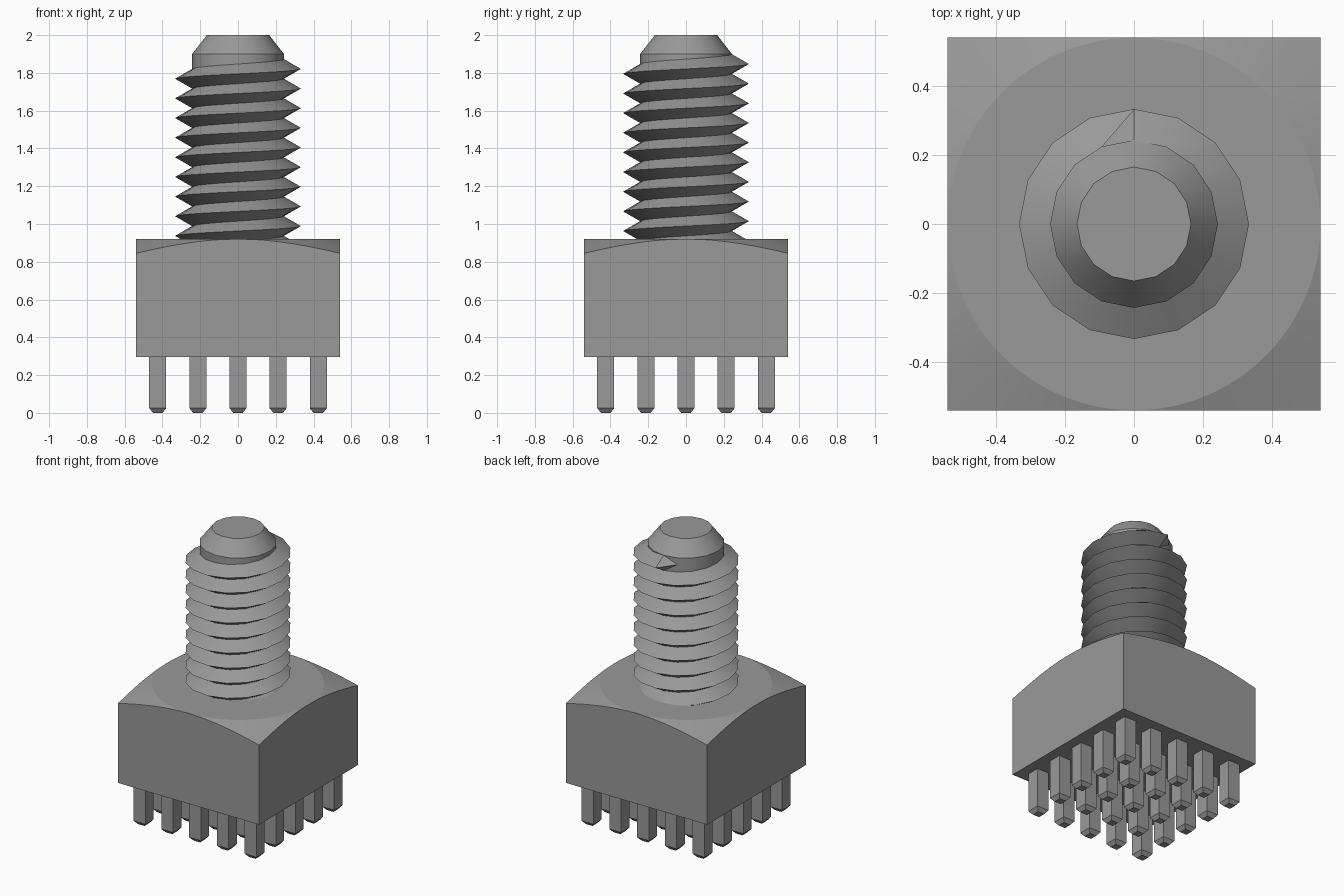
import bpy, bmesh, math

cube = bpy.data.objects.get("Cube")
if cube:
    bpy.data.objects.remove(cube, do_unlink=True)

grey = bpy.data.materials.new("plain grey")
GREY = (0.32, 0.32, 0.32, 1.0)
grey.diffuse_color = GREY
grey.use_nodes = True
grey.node_tree.nodes["Principled BSDF"].inputs["Base Color"].default_value = GREY


def finish(bm, name, smooth=None):
    """Turn a bmesh into a named object, optionally smooth below an angle."""
    mesh = bpy.data.meshes.new(name)
    bm.to_mesh(mesh)
    bm.free()
    mesh.materials.append(grey)
    obj = bpy.data.objects.new(name, mesh)
    bpy.context.collection.objects.link(obj)
    if smooth:
        bpy.ops.object.select_all(action='DESELECT')
        obj.select_set(True)
        bpy.context.view_layer.objects.active = obj
        bpy.ops.object.shade_smooth_by_angle(angle=math.radians(smooth))
    return obj


def loft(rings):
    """Skin a stack of closed rings, bottom to top, with end caps."""
    bm = bmesh.new()
    rows = [[bm.verts.new(p) for p in ring] for ring in rings]
    n = len(rows[0])
    for a, b in zip(rows, rows[1:]):
        for i in range(n):
            j = (i + 1) % n
            bm.faces.new((a[i], a[j], b[j], b[i]))
    bm.faces.new(rows[0][::-1])
    bm.faces.new(rows[-1])
    bmesh.ops.remove_doubles(bm, verts=bm.verts, dist=1e-5)
    return bm


def circle(r, z, n):
    return [(r * math.cos(2 * math.pi * i / n), r * math.sin(2 * math.pi * i / n), z)
            for i in range(n)]


def square(h, z):
    return [(-h, -h, z), (h, -h, z), (h, h, z), (-h, h, z)]


# Square head whose top corners are cut by a shallow cone
HALF, BASE, TOP, SLOPE = 0.54, 0.295, 0.92, 0.335
low, edge = [], []
for x, y, _ in circle(1, 0, 96):
    r = HALF / max(abs(x), abs(y))
    low.append((r * x, r * y, BASE))
    edge.append((r * x, r * y, TOP - SLOPE * (r - HALF)))
finish(loft([low, edge, circle(HALF, TOP, 96)]), "square_head", 15)

# Shank core with tapered tip
SEG, ROOT, CREST = 16, 0.243, 0.333
core = [(ROOT, 0.85), (ROOT, 1.9), (0.165, 2.0)]
finish(loft([circle(r, z, SEG) for r, z in core]), "shank_core", 30)

# Right-handed V thread, ending in a short point at the back
PITCH, END_Z, TURNS = 0.104, 1.847, 10
bm = bmesh.new()
rows = []
for k in range(TURNS * SEG + 1):
    a = math.pi / 2 + 2 * math.pi * k / SEG
    z = END_Z + PITCH * (k / SEG - TURNS)
    rows.append([bm.verts.new((r * math.cos(a), r * math.sin(a), z + dz))
                 for r, dz in ((ROOT, -PITCH / 2), (CREST, 0), (ROOT, PITCH / 2))])
for p, q in zip(rows, rows[1:]):
    for s in (0, 1):
        bm.faces.new((p[s], q[s], q[s + 1], p[s + 1]))
a = math.pi / 2 + 2 * math.pi / SEG
point = bm.verts.new((ROOT * math.cos(a), ROOT * math.sin(a), END_Z + PITCH / SEG))
for s in (0, 1):
    bm.faces.new((rows[-1][s], point, rows[-1][s + 1]))
finish(bm, "screw_thread", 30)

# Five by five grid of square pins with chamfered tips
STEP = 0.2125
for ix in range(-2, 3):
    for iy in range(-2, 3):
        pin = finish(loft([square(0.025, 0), square(0.045, 0.025), square(0.045, BASE + 0.005)]),
                     f"pin_{ix + 3}_{iy + 3}")
        pin.location = (ix * STEP, iy * STEP, 0)
